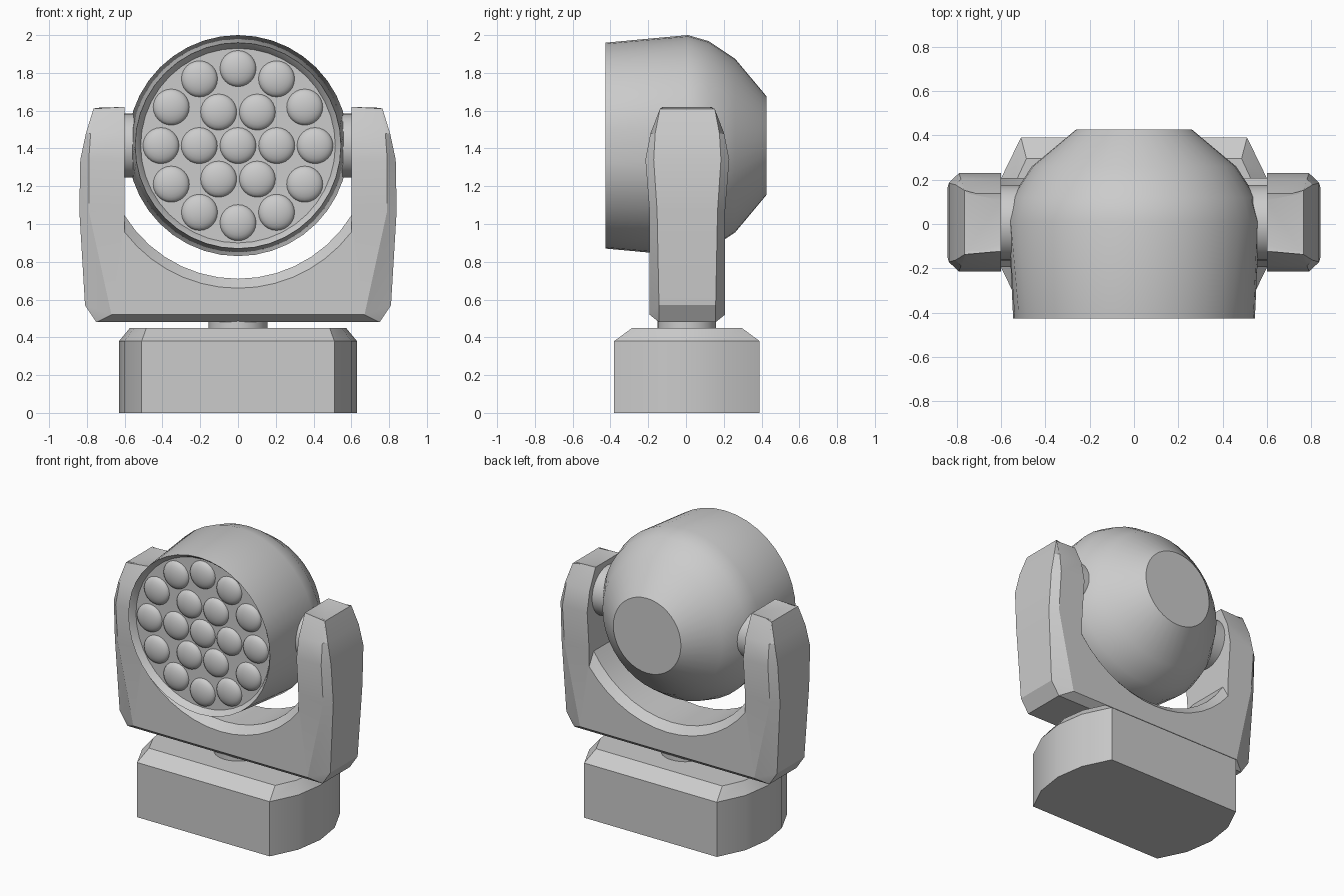
import bpy, bmesh, math
from mathutils import Matrix

if "Cube" in bpy.data.objects:
    bpy.data.objects.remove(bpy.data.objects["Cube"])

HEAD_Z = 1.415


def finish(name, bm, angle=30):
    bmesh.ops.remove_doubles(bm, verts=bm.verts, dist=0.0005)
    bmesh.ops.recalc_face_normals(bm, faces=bm.faces)
    mesh = bpy.data.meshes.new(name)
    bm.to_mesh(mesh)
    bm.free()
    ob = bpy.data.objects.new(name, mesh)
    bpy.context.collection.objects.link(ob)
    bpy.ops.object.select_all(action='DESELECT')
    ob.select_set(True)
    bpy.context.view_layer.objects.active = ob
    if angle:
        bpy.ops.object.shade_smooth_by_angle(angle=math.radians(angle))
    return ob


def skin(bm, rings):
    """Bridge equal closed rings and cap both ends."""
    vs = [[bm.verts.new(p) for p in r] for r in rings]
    n = len(vs[0])
    for a, b in zip(vs, vs[1:]):
        for i in range(n):
            j = (i + 1) % n
            bm.faces.new((a[i], a[j], b[j], b[i]))
    bm.faces.new(vs[0])
    bm.faces.new(vs[-1])


def cylinder(name, radius, depth, loc, axis=None):
    bm = bmesh.new()
    m = Matrix.Translation(loc)
    if axis:
        m = m @ Matrix.Rotation(math.pi / 2, 4, axis)
    bmesh.ops.create_cone(bm, cap_ends=True, segments=32, radius1=radius,
                          radius2=radius, depth=depth, matrix=m)
    return finish(name, bm)


# Base: straight front and back, bowed ends, chamfered top
def base_ring(pts, z):
    right = [(x, y + 0.005, z) for x, y in pts]
    return right + [(-x, y, z) for x, y, z in reversed(right)]


low = [(0.51, -0.385), (0.6, -0.2), (0.63, 0), (0.6, 0.2), (0.51, 0.385)]
top = [(0.485, -0.29), (0.55, -0.15), (0.572, 0), (0.55, 0.15), (0.485, 0.29)]
bm = bmesh.new()
skin(bm, [base_ring(low, 0), base_ring(low, 0.38), base_ring(top, 0.45)])
finish("base", bm, 20)

# Pan neck
cylinder("pan_neck", 0.155, 0.1, (0, 0.005, 0.47))

# Yoke: half profile as (middle x, z, half depth), (face x, z, half depth)
outer = [((0, .48, .15), (0, .52, .2)),
         ((.75, .48, .15), (.67, .52, .2)),
         ((.81, .57, .15), (.67, .52, .2)),
         ((.84, 1.07, .16), (.79, 1.07, .2)),
         ((.835, 1.34, .178), (.79, 1.34, .222)),
         ((.805, 1.48, .17), (.78, 1.48, .195)),
         ((.765, 1.61, .145), (.75, 1.615, .13))]
inner = [((.6, 1.62, .1), (.6, 1.62, .13)),
         ((.6, 1.48, .1), (.6, 1.48, .195)),
         ((.6, 1.34, .1), (.6, 1.34, .222)),
         ((.6, 1.07, .14), (.6, 1.07, .2))]
for k in range(8):
    row = []
    for r, d in ((0.705, 0.15), (0.755, 0.2)):
        a = math.asin(0.6 / r) * (1 - k / 7)
        row.append((r * math.sin(a), HEAD_Z - r * math.cos(a), d))
    inner.append(tuple(row))
profile = outer + inner
bm = bmesh.new()
cols = []
for mid, face in profile:
    cols.append([bm.verts.new((p[0], 0.007 + s * p[2], p[1]))
                 for p, s in ((face, -1), (mid, -1), (mid, 1), (face, 1))])
for a, b in zip(cols, cols[1:]):
    for j in range(3):
        bm.faces.new((a[j], b[j], b[j + 1], a[j + 1]))
for j in (0, 3):
    f = [c[j] for c in cols]
    for i in (3, 4, 5):
        bm.faces.new((f[i], f[i + 1], f[12 - i], f[13 - i]))
    bm.faces.new([f[0], f[1], f[3]] + f[10:])
yoke = finish("yoke", bm, 20)
mod = yoke.modifiers.new("mirror", 'MIRROR')
mod.use_clip = True

# Tilt hubs between the arms and the head
for side, s in (("right", 1), ("left", -1)):
    cylinder("tilt_hub_" + side, 0.17, 0.14, (s * 0.55, 0.005, HEAD_Z), 'Y')

# Head: turned shell with recessed front, slightly flattened at the hubs
shell = [(0.515, -0.385), (0.53, -0.41), (0.545, -0.427), (0.585, 0.01),
         (0.553, 0.12), (0.46, 0.26), (0.26, 0.427)]
bm = bmesh.new()
rings = []
for r, y in shell:
    rings.append([(max(-.566, min(.566, r * math.cos(t))), y, HEAD_Z + r * math.sin(t))
                  for t in (math.tau * i / 40 for i in range(40))])
skin(bm, rings)
finish("head_shell", bm, 35)

# Lenses: one in the centre, rings of six and twelve
spots = [(0, 0)]
for count, r in ((6, 0.205), (12, 0.408)):
    spots += [(r * math.cos(math.tau * i / count), r * math.sin(math.tau * i / count))
              for i in range(count)]
for n, (x, z) in enumerate(spots):
    bm = bmesh.new()
    bmesh.ops.create_uvsphere(bm, u_segments=24, v_segments=12, radius=1)
    bmesh.ops.delete(bm, geom=[v for v in bm.verts if v.co.z < -0.01], context='VERTS')
    bm.transform(Matrix.Translation((x, -0.384, HEAD_Z + z))
                 @ Matrix.Rotation(math.pi / 2, 4, 'X')
                 @ Matrix.Diagonal((0.096, 0.096, 0.04, 1)))
    finish(f"lens_{n + 1}", bm)
